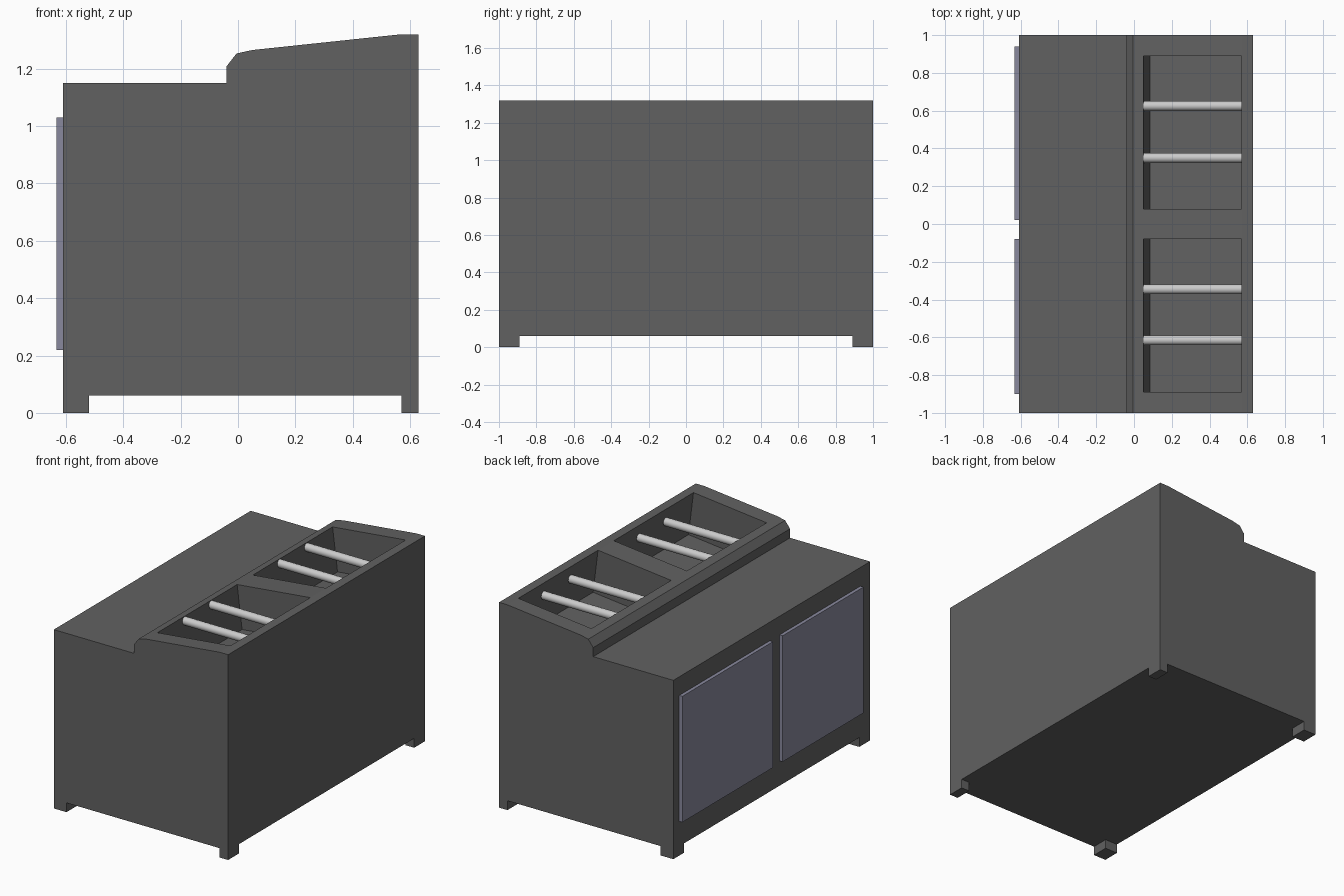
import bpy, bmesh
from math import radians
from mathutils import Vector

if "Cube" in bpy.data.objects:
    bpy.data.objects.remove(bpy.data.objects["Cube"])


def material(name, rgb):
    m = bpy.data.materials.new(name)
    m.diffuse_color = (*rgb, 1)
    m.use_nodes = True
    m.node_tree.nodes["Principled BSDF"].inputs["Base Color"].default_value = m.diffuse_color
    return m


DARK = material("dark_casing", (0.12, 0.12, 0.12))
BLUE = material("blue_grey_door", (0.25, 0.25, 0.34))
LIGHT = material("pale_bar", (0.6, 0.6, 0.6))


def prism(name, profile, y0, y1, mat):
    """Extrude an xz outline along y."""
    bm = bmesh.new()
    face = bm.faces.new([bm.verts.new((x, y0, z)) for x, z in profile])
    out = bmesh.ops.extrude_face_region(bm, geom=[face])
    verts = [v for v in out["geom"] if isinstance(v, bmesh.types.BMVert)]
    bmesh.ops.translate(bm, verts=verts, vec=Vector((0, y1 - y0, 0)))
    bmesh.ops.recalc_face_normals(bm, faces=bm.faces)
    mesh = bpy.data.meshes.new(name)
    bm.to_mesh(mesh)
    bm.free()
    ob = bpy.data.objects.new(name, mesh)
    bpy.context.collection.objects.link(ob)
    mesh.materials.append(mat)
    return ob


def box(name, x0, x1, y0, y1, z0, z1, mat):
    return prism(name, [(x0, z0), (x1, z0), (x1, z1), (x0, z1)], y0, y1, mat)


# Cabinet body with a stepped, sloping top
body = prism("cabinet_body", [
    (-0.61, 0.06), (0.63, 0.06), (0.63, 1.32), (0.57, 1.32), (0.05, 1.265),
    (-0.005, 1.253), (-0.04, 1.208), (-0.04, 1.15), (-0.61, 1.15)], -1, 1, DARK)

# Two wells sunk square to the sloping top
for i, y0 in enumerate((-0.89, 0.08)):
    cutter = prism(f"well_cutter_{i}", [
        (0.0435, 1.315), (0.085, 0.985), (0.605, 1.04), (0.5635, 1.37)],
        y0, y0 + 0.81, DARK)
    cutter.hide_render = True
    cutter.hide_set(True)
    cut = body.modifiers.new("well", "BOOLEAN")
    cut.operation = "DIFFERENCE"
    cut.solver = "EXACT"
    cut.object = cutter

# Corner feet
for i, (x0, x1) in enumerate(((-0.61, -0.52), (0.57, 0.63))):
    for j, y0 in enumerate((-1, 0.89)):
        box(f"foot_{i}{j}", x0, x1, y0, y0 + 0.11, 0, 0.06, DARK)

# Doors on the left side
for i, (y0, y1) in enumerate(((-0.90, -0.08), (0.02, 0.94))):
    box(f"door_{i}", -0.632, -0.61, y0, y1, 0.22, 1.03, BLUE)

# Round bars across the wells
for i, y in enumerate((-0.615, -0.345, 0.35, 0.625)):
    bpy.ops.mesh.primitive_cylinder_add(
        vertices=12, radius=0.026, depth=0.525,
        location=(0.3125, y, 1.237), rotation=(0, radians(90), 0))
    bar = bpy.context.object
    bar.name = f"well_bar_{i}"
    bar.data.materials.append(LIGHT)
    bpy.ops.object.shade_smooth_by_angle(angle=radians(40))
